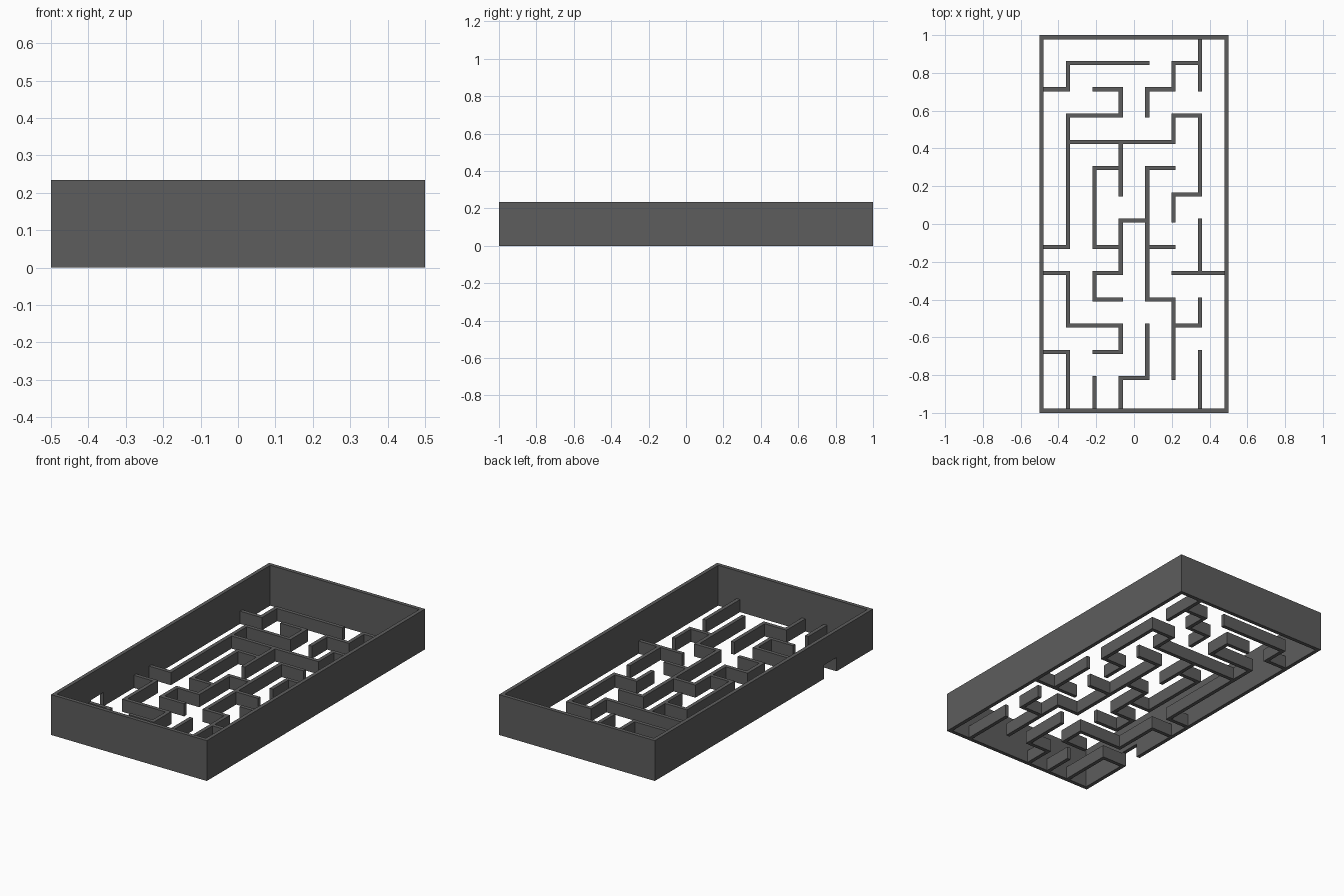
import bpy, bmesh

if "Cube" in bpy.data.objects:
    bpy.data.objects.remove(bpy.data.objects["Cube"])

STEP_X, STEP_Y, T = 0.1397, 0.139, 0.022     # maze pitch and wall thickness
RIM_H, MAZE_H, GATE_H = 0.234, 0.073, 0.08
IN_X, IN_Y = 0.5 - T, 1.0 - T                # inner faces of the rim

# Horizontal walls: row -> column spans; vertical walls: column -> row spans
ROWS = {1: [(1, 4), (5, 6)], 2: [(0, 1), (2, 3), (4, 5)], 3: [(1, 3), (5, 6)],
        4: [(1, 5)], 5: [(2, 3), (4, 5)], 6: [(5, 6)], 7: [(3, 4)],
        8: [(0, 1), (2, 3), (4, 5)], 9: [(0, 1), (2, 3), (5, 7)],
        10: [(2, 3), (4, 5)], 11: [(1, 3), (5, 6)], 12: [(0, 1), (2, 3)],
        13: [(3, 4)]}
COLS = {1: [(1, 2), (3, 8), (9, 11), (12, 14)], 2: [(5, 8), (9, 10), (13, 14)],
        3: [(2, 3), (4, 6), (7, 9), (11, 12), (13, 14)],
        4: [(2, 3), (5, 10), (11, 13)], 5: [(1, 2), (3, 4), (6, 7), (10, 13)],
        6: [(0, 2), (3, 6), (7, 9), (10, 11), (12, 14)]}

grey = bpy.data.materials.new("dark_grey")
grey.diffuse_color = (0.11, 0.11, 0.11, 1)
grey.use_nodes = True
grey.node_tree.nodes["Principled BSDF"].inputs["Base Color"].default_value = grey.diffuse_color


def col_x(c):
    return -0.489 + STEP_X * c


def row_y(r):
    return 0.991 - STEP_Y * r


def finish(name, bm):
    bmesh.ops.recalc_face_normals(bm, faces=bm.faces)
    mesh = bpy.data.meshes.new(name)
    bm.to_mesh(mesh)
    bm.free()
    mesh.materials.append(grey)
    obj = bpy.data.objects.new(name, mesh)
    bpy.context.collection.objects.link(obj)
    return obj


def extrude_cells(name, xs, ys, cells, height):
    """Raise the filled cells of an uneven grid into one closed solid."""
    bm = bmesh.new()
    for i, j in cells:
        pts = [(xs[i], ys[j]), (xs[i + 1], ys[j]),
               (xs[i + 1], ys[j + 1]), (xs[i], ys[j + 1])]
        bm.faces.new([bm.verts.new((x, y, 0)) for x, y in pts])
    bmesh.ops.remove_doubles(bm, verts=bm.verts, dist=1e-5)
    new = bmesh.ops.extrude_face_region(bm, geom=bm.faces[:])["geom"]
    bmesh.ops.translate(bm, vec=(0, 0, height),
                        verts=[g for g in new if isinstance(g, bmesh.types.BMVert)])
    bmesh.ops.recalc_face_normals(bm, faces=bm.faces)
    bmesh.ops.dissolve_limit(bm, angle_limit=0.01, verts=bm.verts, edges=bm.edges)
    return finish(name, bm)


# Low maze walls: even grid indices are posts, odd ones are the gaps between
xs = [v for c in range(8) for v in (col_x(c) - T / 2, col_x(c) + T / 2)]
ys = [v for r in range(14) for v in (row_y(r) + T / 2, row_y(r) - T / 2)] + [-IN_Y]
cells = set()
for r, spans in ROWS.items():
    for a, b in spans:
        cells |= {(i, 2 * r) for i in range(2 * a, 2 * b + 1) if 0 < i < 14}
for c, spans in COLS.items():
    for a, b in spans:
        cells |= {(2 * c, j) for j in range(2 * a, 2 * b + 1) if 0 < j < 28}
extrude_cells("maze_walls", xs, ys, cells, MAZE_H)

# Tall outer rim
ring = [(i, j) for i in range(3) for j in range(3) if (i, j) != (1, 1)]
rim = extrude_cells("outer_rim", [-0.5, -IN_X, IN_X, 0.5],
                    [-1, -IN_Y, IN_Y, 1], ring, RIM_H)

# Small gate cut through the foot of the left side
bm = bmesh.new()
bmesh.ops.create_cube(bm, size=1)
bmesh.ops.scale(bm, vec=(0.1, STEP_Y - T, GATE_H * 2), verts=bm.verts)
bmesh.ops.translate(bm, vec=(-0.489, row_y(11.5), 0), verts=bm.verts)
gate = finish("gate_cutter", bm)
gate.hide_render = True
gate.display_type = 'WIRE'
cut = rim.modifiers.new("gate", 'BOOLEAN')
cut.operation = 'DIFFERENCE'
cut.solver = 'EXACT'
cut.object = gate
